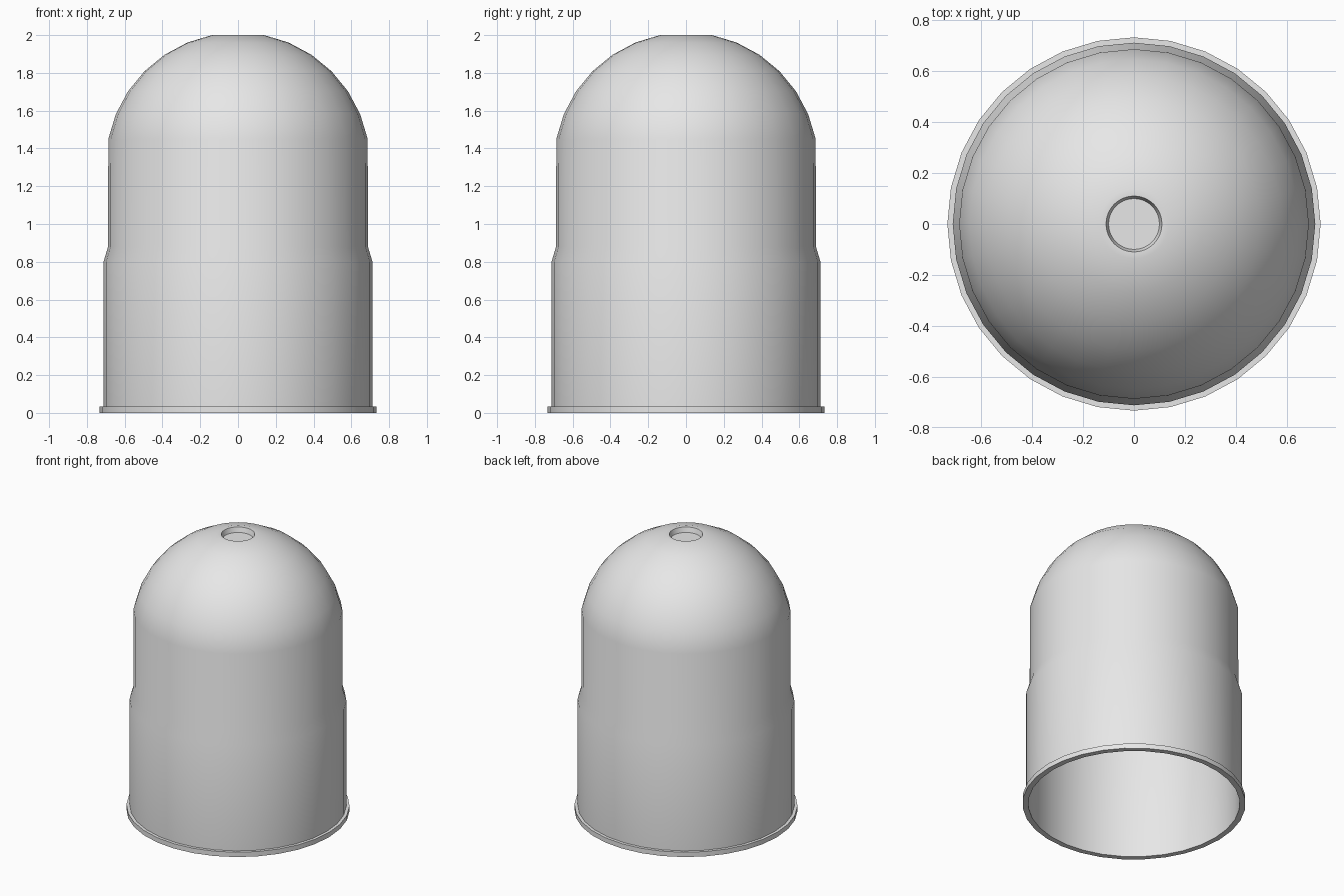
import bpy, bmesh, math

if "Cube" in bpy.data.objects:
    bpy.data.objects.remove(bpy.data.objects["Cube"])

SIDES = 32
DOME_Z = 1.314          # height of the dome's centre

grey = bpy.data.materials.new("plain_grey")
grey.diffuse_color = (0.8, 0.8, 0.8, 1)
grey.use_nodes = True
grey.node_tree.nodes["Principled BSDF"].inputs["Base Color"].default_value = grey.diffuse_color


def dome(radius, height):
    """Quarter-round profile from the wall up to the flat crown."""
    step = math.radians(11.25)
    return [(radius * math.cos(step * i), DOME_Z + height * math.sin(step * i))
            for i in range(1, 8)]


def lathe(name, profile):
    """Spin (radius, z) points round the z axis; both ends are on the axis."""
    bm = bmesh.new()
    rings = []
    for r, z in profile:
        if r == 0:
            rings.append([bm.verts.new((0, 0, z))] * SIDES)
        else:
            rings.append([bm.verts.new((r * math.cos(a), r * math.sin(a), z))
                          for a in (2 * math.pi * i / SIDES for i in range(SIDES))])
    for low, high in zip(rings, rings[1:]):
        for i in range(SIDES):
            j = (i + 1) % SIDES
            corners = list(dict.fromkeys((low[i], low[j], high[j], high[i])))
            bm.faces.new(corners)
    bmesh.ops.recalc_face_normals(bm, faces=bm.faces)
    mesh = bpy.data.meshes.new(name)
    bm.to_mesh(mesh)
    bm.free()
    mesh.materials.append(grey)
    obj = bpy.data.objects.new(name, mesh)
    bpy.context.collection.objects.link(obj)
    bpy.context.view_layer.objects.active = obj
    obj.select_set(True)
    bpy.ops.object.shade_smooth_by_angle(angle=math.radians(30))
    obj.select_set(False)
    return obj


# inside of the shell, from the closed crown down to the open mouth
inside = [(0, 1.951)] + dome(0.672, 0.65)[::-1] + [(0.672, 0.88), (0.695, 0.80), (0.695, 0)]
# base flange, lower wall, sloped step and upper wall
outside = [(0.733, 0), (0.733, 0.035), (0.712, 0.035), (0.712, 0.80), (0.688, 0.88)]
# round recess sunk in the flat crown
recess = [(0.11, 2.0), (0.10, 1.965), (0, 1.965)]

lathe("domed_shell", inside + outside + dome(0.70, 0.70) + recess)
